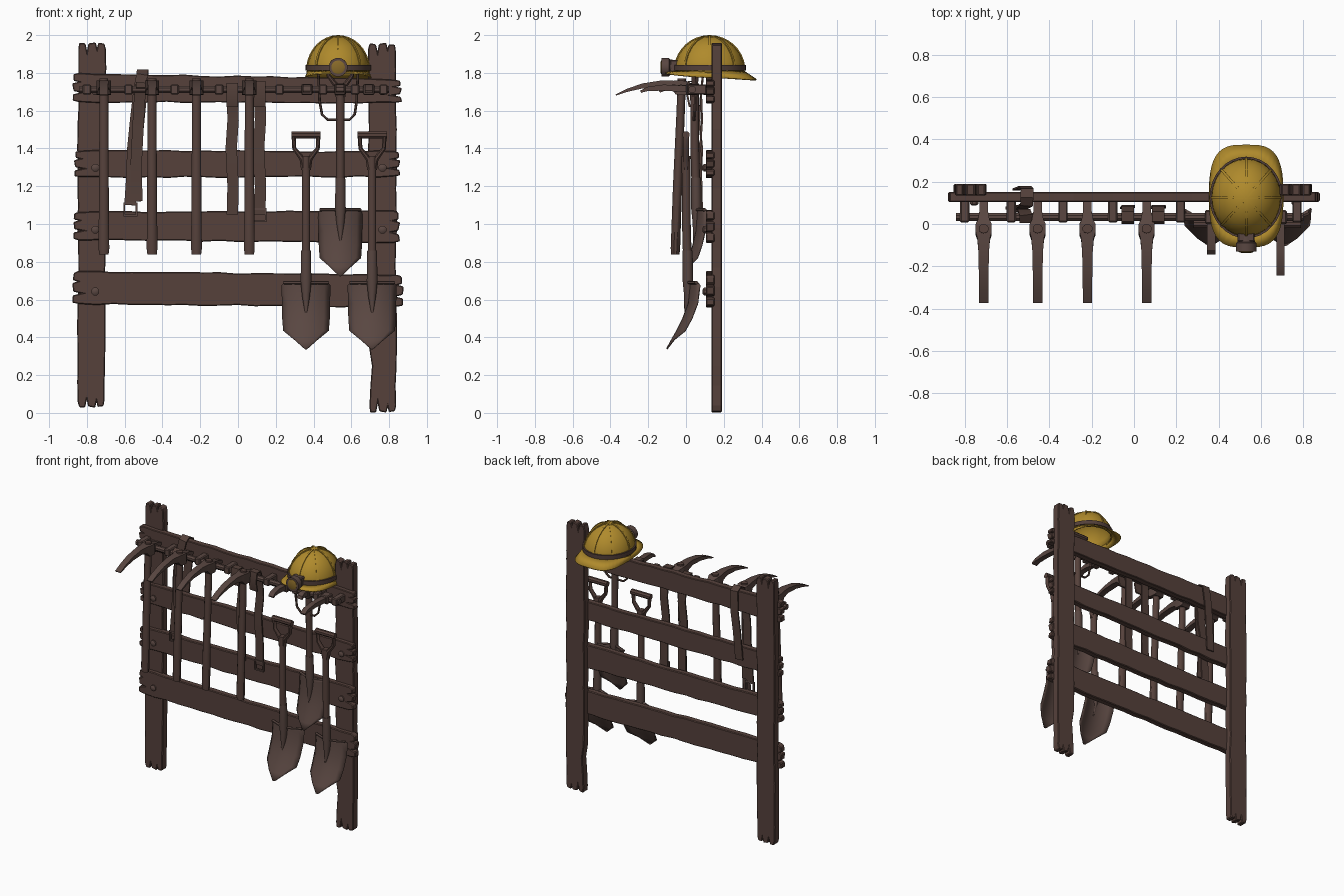
import bpy, bmesh, math, random
from mathutils import Vector as V

if "Cube" in bpy.data.objects:
    bpy.data.objects.remove(bpy.data.objects["Cube"])

random.seed(4)


def mat(name, rgb):
    m = bpy.data.materials.new(name)
    m.diffuse_color = (*rgb, 1)
    m.use_nodes = True
    m.node_tree.nodes["Principled BSDF"].inputs["Base Color"].default_value = m.diffuse_color
    return m


WOOD = mat("dark brown wood", (0.092, 0.053, 0.044))
METAL = mat("brown metal", (0.100, 0.062, 0.053))
LEATHER = mat("brown leather", (0.085, 0.050, 0.041))
YELLOW = mat("helmet yellow", (0.43, 0.255, 0.025))
LENS = mat("lamp amber", (0.25, 0.145, 0.022))


def finish(name, bm, m, smooth=None, bevel=0, solid=0):
    bmesh.ops.recalc_face_normals(bm, faces=bm.faces)
    me = bpy.data.meshes.new(name)
    bm.to_mesh(me)
    bm.free()
    ob = bpy.data.objects.new(name, me)
    bpy.context.collection.objects.link(ob)
    me.materials.append(m)
    if solid:
        mod = ob.modifiers.new("thickness", 'SOLIDIFY')
        mod.thickness, mod.offset = solid, -1
    if bevel:
        mod = ob.modifiers.new("bevel", 'BEVEL')
        mod.width, mod.segments = bevel, 1
    if smooth:
        for p in me.polygons:
            p.use_smooth = True
        me.set_sharp_from_angle(angle=math.radians(smooth))
    return ob


def tube(name, pts, sizes, m, n=10, side=(1, 0, 0), closed=False, smooth=40):
    """Sweep an n-sided section along pts; sizes = half width along side, half depth."""
    pts = [V(p) for p in pts]
    k = len(pts)
    if isinstance(sizes, tuple):
        sizes = [sizes] * k
    bm, rings = bmesh.new(), []
    s = math.sqrt(2) if n == 4 else 1
    for i, p in enumerate(pts):
        a, b = (pts[i - 1], pts[(i + 1) % k]) if closed else (pts[max(i - 1, 0)], pts[min(i + 1, k - 1)])
        t = (b - a).normalized()
        u = (V(side) - t * t.dot(V(side))).normalized()
        v = t.cross(u)
        rings.append([bm.verts.new(p + u * sizes[i][0] * s * math.cos(w) + v * sizes[i][1] * s * math.sin(w))
                      for w in [2 * math.pi * (j + 0.5) / n for j in range(n)]])
    for i in range(k if closed else k - 1):
        r, q = rings[i], rings[(i + 1) % k]
        for j in range(n):
            bm.faces.new((r[j], r[(j + 1) % n], q[(j + 1) % n], q[j]))
    if not closed:
        bm.faces.new(rings[0])
        bm.faces.new(rings[-1])
    return finish(name, bm, m, smooth)


def box(name, x0, x1, y0, y1, z0, z1, m, bevel=0.006):
    bm = bmesh.new()
    bmesh.ops.create_cube(bm, size=1)
    for v in bm.verts:
        v.co = ((x0 + x1) / 2 + v.co.x * (x1 - x0), (y0 + y1) / 2 + v.co.y * (y1 - y0),
                (z0 + z1) / 2 + v.co.z * (z1 - z0))
    return finish(name, bm, m, bevel=bevel)


def plank(name, a, b, lo, hi, y0, y1, upright=False, bite=None):
    """Weathered plank from a to b; lo/hi = edge heights at both ends; split, ragged ends."""
    L, n = b - a, 18
    edge = lambda e, t: e[0] + (e[1] - e[0]) * t + random.uniform(-.004, .004)
    ts = [0.02 + 0.96 * i / n for i in range(n + 1)]
    low = [[a + L * t, edge(lo, t)] for t in ts]
    high = [[a + L * t, edge(hi, t)] for t in ts]
    if bite:                                   # worn hollow on one edge
        for p in low:
            p[1] += bite[1] * max(0, 1 - abs(p[0] - bite[0]) / 0.16)

    def ragged(e, sign, base):
        out = []
        for f, d in ((.05, 0), (.27, .003), (.33, .045), (.38, .006), (.64, 0), (.69, .03), (.73, .004), (.95, .008)):
            out.append([e + sign * (d + random.uniform(0, .006)), base[0] + (base[1] - base[0]) * f])
        return out
    outline = low + ragged(b, -1, (lo[1], hi[1])) + high[::-1] + ragged(a, 1, (lo[0], hi[0]))[::-1]
    bm = bmesh.new()
    f = bm.faces.new([bm.verts.new((q, y0, p) if upright else (p, y0, q)) for p, q in outline])
    new = bmesh.ops.extrude_face_region(bm, geom=[f])['geom']
    bmesh.ops.translate(bm, vec=(0, y1 - y0, 0), verts=[g for g in new if isinstance(g, bmesh.types.BMVert)])
    return finish(name, bm, WOOD, bevel=0.005)


# Frame: two posts and four planks
plank("left_post", 0.025, 1.965, (-.848, -.848), (-.705, -.70), .135, .19, True)
plank("right_post", 0.0, 1.96, (.692, .69), (.838, .838), .135, .19, True, bite=(.22, .022))
for i, (x0, x1, lo, hi) in enumerate([(-.88, .87, (1.645, 1.64), (1.80, 1.765)), (-.87, .86, (1.245, 1.25), (1.39, 1.385)),
                                      (-.875, .86, (.915, .90), (1.065, 1.07)), (-.88, .88, (.575, .56), (.75, .73))]):
    plank(f"plank_{i + 1}", x0, x1, lo, hi, .105, .15)
    for x in (-.755, .765):
        z = (lo[0] + hi[0]) / 2 - .02
        tube("plank_bolt", [(x, .11, z), (x, .095, z), (x, .088, z)], [(.022, .022), (.022, .022), (.012, .012)], METAL, 8)

# Hanging rail and its brackets
tube("hanging_rail", [(-.84, .033, 1.712), (.80, .033, 1.712)], (.02, .02), METAL, 8, side=(0, 1, 0))
for x in (-.80, -.58, -.335, -.10, .22, .45, .62, .77):
    box("rail_bracket", x - .022, x + .022, .008, .11, 1.685, 1.738, METAL)

# Four pickaxes
for x in (-.71, -.455, -.22, .06):
    prof = [(-.372, 1.683, .022, .003), (-.31, 1.708, .022, .008), (-.23, 1.731, .023, .013), (-.13, 1.742, .025, .018),
            (-.07, 1.735, .030, .024), (-.045, 1.722, .038, .038), (0, 1.72, .038, .038), (.02, 1.722, .028, .026),
            (.06, 1.722, .02, .018), (.11, 1.712, .02, .008)]
    tube("pickaxe_head", [(x, y, z) for y, z, _, _ in prof], [(w, h) for *_, w, h in prof], METAL, 4, smooth=25)
    tube("pickaxe_handle", [(x, -.022, 1.77), (x, -.028, 1.6), (x, -.045, 1.2), (x, -.056, .87), (x, -.057, .838)],
         [(.024, .022), (.025, .022), (.027, .024), (.03, .025), (.026, .022)], WOOD, 10)


# Shovels with D-grips
def shovel(x, dz, dy, tilt, w):
    tip = .34 + dz
    at = lambda z: z + dz
    tube("shovel_shaft", [(x, dy, at(1.36)), (x, dy + .002, at(1.0)), (x, dy + .01, at(.72))], (.023, .023), WOOD, 10)
    tube("shovel_socket", [(x, dy + .008, at(.86)), (x, dy + .01, at(.70)), (x, dy + .012, at(.62)), (x, dy - .005 * tilt, at(.52))],
         [(.027, .027), (.03, .028), (.022, .022), (.004, .004)], METAL, 10)
    tube("shovel_grip", [(x - .078, dy, at(1.472)), (x + .078, dy, at(1.472))], (.02, .02), WOOD, 8, side=(0, 1, 0))
    for s in (-1, 1):
        tube("shovel_grip_arm", [(x + s * .066, dy, at(1.475)), (x + s * .062, dy, at(1.40)), (x + s * .02, dy, at(1.345)),
                                 (x + s * .008, dy, at(1.29))], [(.016, .012), (.016, .012), (.018, .016), (.018, .02)],
             WOOD, 8, side=(0, 1, 0))
    bm, nu, rows = bmesh.new(), 8, []
    # rows: height, half width, forward sweep
    for z, hw, y in ((.692, .86, .022), (.675, 1, .02), (.58, .98, .01), (.50, .97, -.02), (.435, .93, -.052), (.39, .5, -.078), (.34, .06, -.105)):
        rows.append([bm.verts.new((x + w * hw * u, dy + y * tilt + .05 * (hw * u) ** 2, z + dz))
                     for u in [2 * j / nu - 1 for j in range(nu + 1)]])
    for r, q in zip(rows, rows[1:]):
        for j in range(nu):
            bm.faces.new((r[j], r[j + 1], q[j + 1], q[j]))
    finish("shovel_blade", bm, METAL, 35, solid=.008)
    for s in (-1, 1):                          # rolled foot rests
        tube("shovel_foot_rest", [(x + s * .02, dy + .015, at(.69)), (x + s * w * .9, dy + .015 + .04, at(.69))],
             (.012, .009), METAL, 6, side=(0, 1, 0))


shovel(.36, 0, 0, 1, .13)
shovel(.71, 0, 0, 1, .13)
shovel(.542, .385, .045, .6, .118)

# Hooks on the rail
for x, y in ((.365, -.14), (.54, -.06), (.692, -.24)):
    box("hook_block", x - .03, x + .03, .0, .065, 1.683, 1.742, METAL)
    tube("hook_prong", [(x, .06, 1.712), (x, y * .5, 1.722), (x, y * .85, 1.715), (x, y, 1.70)],
         [(.02, .018), (.02, .016), (.02, .011), (.02, .006)], METAL, 4, smooth=25)


# Leather straps and buckles
def strap(path):
    tube("leather_strap", path, (.03, .005), LEATHER, 4, smooth=25)


def buckle(x, y, z):
    c = [(x - .032, y, z - .035), (x + .032, y, z - .035), (x + .032, y, z + .03), (x - .032, y, z + .03)]
    tube("strap_buckle", c, (.007, .007), METAL, 4, side=(0, 1, 0), closed=True, smooth=None)


strap([(-.572, .075, 1.10), (-.562, .08, 1.25), (-.557, .085, 1.4), (-.542, .07, 1.55), (-.525, .08, 1.7), (-.508, .09, 1.79),
       (-.505, .125, 1.812), (-.505, .163, 1.79), (-.515, .175, 1.65), (-.53, .168, 1.5), (-.545, .163, 1.3)])
strap([(-.535, .07, 1.12), (-.54, .075, 1.3), (-.53, .06, 1.5), (-.52, .065, 1.68), (-.51, .04, 1.745), (-.51, .008, 1.72)])
buckle(-.57, .075, 1.08)
for x, d in ((-.03, 0), (.115, .012)):
    strap([(x, .085, 1.05), (x + .004, .082, 1.2), (x - .006, .075, 1.4), (x + .004, .085, 1.55), (x, .08, 1.69),
           (x, .055, 1.742 + d), (x, .015, 1.742 + d), (x, .005, 1.69), (x, .02, 1.62)])
buckle(.115, .08, 1.05)

# Helmet dome
CX, CY, Z0 = .53, .125, 1.80
bm, rows, N = bmesh.new(), [], 24
for k in range(6):
    a = math.radians(15 * k)
    rows.append([bm.verts.new((CX + .167 * math.cos(a) * math.cos(t), CY + .187 * math.cos(a) * math.sin(t), Z0 + .195 * math.sin(a) ** .95))
                 for t in [2 * math.pi * j / N for j in range(N)]])
top = bm.verts.new((CX, CY, Z0 + .195))
for r, q in zip(rows, rows[1:]):
    for j in range(N):
        bm.faces.new((r[j], r[(j + 1) % N], q[(j + 1) % N], q[j]))
for j in range(N):
    bm.faces.new((rows[-1][j], rows[-1][(j + 1) % N], top))
finish("helmet_dome", bm, YELLOW, 50, solid=.008)

# Raised seams over the dome
for t in [math.pi * j / 4 for j in range(4)]:
    arc = [math.radians(8 + 164 * i / 16) for i in range(17)]
    tube("helmet_seam", [(CX + .168 * math.cos(a) * math.cos(t), CY + .188 * math.cos(a) * math.sin(t), Z0 + .197 * math.sin(a) ** .95)
                         for a in arc], (.006, .003), YELLOW, 4, side=(-math.sin(t), math.cos(t), 0))

# Brim: rounded rectangle, longer and lower at the back
bm, inner, outer = bmesh.new(), [], []
sp = lambda v, e: math.copysign(abs(v) ** e, v)
for j in range(40):
    t = 2 * math.pi * j / 40
    c, s = math.cos(t), math.sin(t)
    inner.append(bm.verts.new((CX + .162 * c, CY + .182 * s, Z0 + .012)))
    outer.append(bm.verts.new((CX + .176 * sp(c, .6), .132 + .243 * sp(s, .7), 1.776 - .018 * s + .008 * abs(s))))
for j in range(40):
    bm.faces.new((inner[j], inner[(j + 1) % 40], outer[(j + 1) % 40], outer[j]))
finish("helmet_brim", bm, YELLOW, 40, solid=.008)

# Headband, chin strap and lamp
tube("helmet_band", [(CX + .168 * math.cos(t), CY + .188 * math.sin(t), 1.828) for t in [2 * math.pi * j / 32 for j in range(32)]],
     (.015, .005), LEATHER, 4, side=(0, 0, 1), closed=True)
tube("chin_strap", [(.425, .06, 1.80), (.432, .05, 1.65), (.445, .045, 1.58), (.475, .042, 1.552), (.59, .042, 1.552),
                    (.618, .045, 1.58), (.628, .05, 1.65), (.635, .06, 1.80)], (.009, .007), LEATHER, 6, side=(0, 1, 0))
box("lamp_mount", CX - .04, CX + .04, -.085, -.04, 1.795, 1.868, METAL)
tube("lamp_body", [(CX, -.05, 1.83), (CX, -.085, 1.83), (CX, -.09, 1.83), (CX, -.13, 1.83), (CX, -.13, 1.83001)][:4],
     [(.038, .038), (.042, .042), (.05, .05), (.05, .05)], METAL, 16)
tube("lamp_lens", [(CX, -.125, 1.83), (CX, -.132, 1.83), (CX, -.136, 1.83)], [(.036, .036), (.036, .036), (.025, .025)], LENS, 16)
